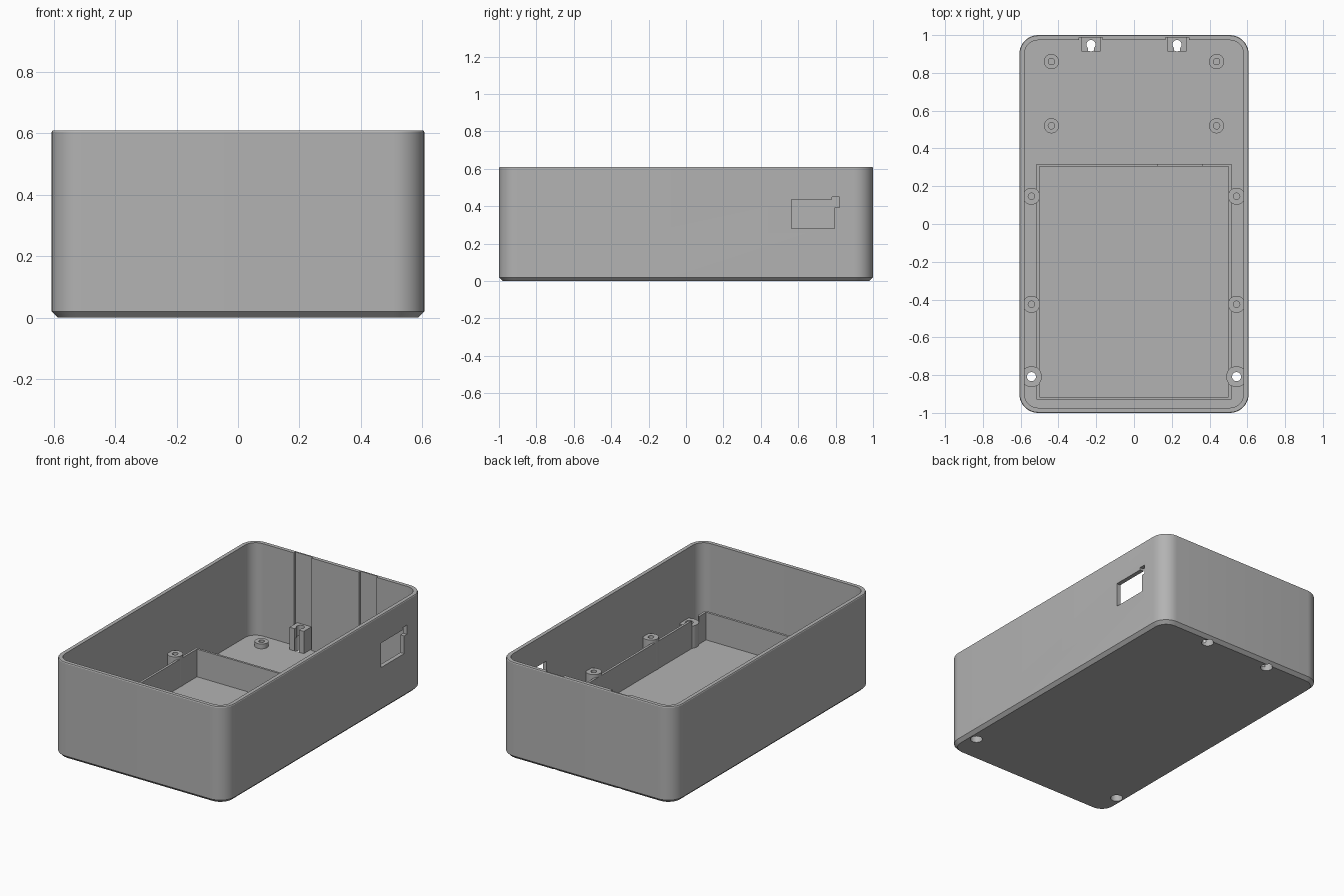
import bpy, bmesh, math

cube = bpy.data.objects.get("Cube")
if cube:
    bpy.data.objects.remove(cube, do_unlink=True)

grey = bpy.data.materials.new("grey plastic")
grey.use_nodes = True
colour = (0.45, 0.45, 0.45, 1)
grey.diffuse_color = colour
grey.node_tree.nodes["Principled BSDF"].inputs["Base Color"].default_value = colour

W, L, H = 0.607, 1.0, 0.61      # half width, half length, height
R, WALL, FLOOR = 0.1, 0.027, 0.025
SCREW_TOP = 0.166


def make(name, bm):
    bmesh.ops.recalc_face_normals(bm, faces=bm.faces)
    mesh = bpy.data.meshes.new(name)
    bm.to_mesh(mesh)
    bm.free()
    ob = bpy.data.objects.new(name, mesh)
    bpy.context.collection.objects.link(ob)
    mesh.materials.append(grey)
    return ob


def ring(inset, z):
    """Rounded rectangle outline, moved inwards by inset."""
    r = R - inset
    pts = []
    for q, (sx, sy) in enumerate([(1, 1), (-1, 1), (-1, -1), (1, -1)]):
        for i in range(11):
            a = math.radians(90 * q + 9 * i)
            pts.append((sx * (W - R) + r * math.cos(a),
                        sy * (L - R) + r * math.sin(a), z))
    return pts


def loft(name, rings):
    bm = bmesh.new()
    loops = [[bm.verts.new(p) for p in pts] for pts in rings]
    for a, b in zip(loops, loops[1:]):
        for i in range(len(a)):
            j = (i + 1) % len(a)
            bm.faces.new((a[i], a[j], b[j], b[i]))
    bm.faces.new(loops[0])
    bm.faces.new(loops[-1])
    return make(name, bm)


def box(name, x0, x1, y0, y1, z0, z1):
    bm = bmesh.new()
    bmesh.ops.create_cube(bm, size=1)
    for v in bm.verts:
        v.co = ((x0 + x1) / 2 + v.co.x * (x1 - x0),
                (y0 + y1) / 2 + v.co.y * (y1 - y0),
                (z0 + z1) / 2 + v.co.z * (z1 - z0))
    return make(name, bm)


def cylinder(name, x, y, r, z0, z1):
    bm = bmesh.new()
    bmesh.ops.create_cone(bm, cap_ends=True, segments=32, radius1=r, radius2=r, depth=z1 - z0)
    bmesh.ops.translate(bm, verts=bm.verts, vec=(x, y, (z0 + z1) / 2))
    return make(name, bm)


def apply(ob):
    bpy.context.view_layer.objects.active = ob
    for m in list(ob.modifiers):
        bpy.ops.object.modifier_apply(modifier=m.name)


def cut(ob, *cutters):
    for c in cutters:
        m = ob.modifiers.new("cut", 'BOOLEAN')
        m.operation, m.solver, m.object = 'DIFFERENCE', 'EXACT', c
        apply(ob)
        bpy.data.objects.remove(c, do_unlink=True)


def screw_hole(x, y):
    """Through hole with a wide bore for the screw head underneath."""
    return (cylinder("bore", x, y, 0.036, -0.1, 0.1),
            cylinder("hole", x, y, 0.024, -0.1, 0.3))


parts = []

# Open case: chamfered base, straight walls, rim, hollow inside
case = loft("case", [ring(0.02, 0), ring(0, 0.02), ring(0, H - 0.005), ring(0.003, H),
                     ring(WALL, H), ring(WALL, FLOOR)])
parts.append(case)

# Side opening with a small notch in its upper corner
cut(case, box("opening", 0.5, 0.7, 0.565, 0.795, 0.28, 0.435),
    box("notch", 0.5, 0.7, 0.78, 0.822, 0.392, 0.45))

# Low fence round the front compartment
fence = box("fence", -0.515, 0.515, -0.93, 0.318, FLOOR - 0.005, 0.2)
cut(fence, box("inside", -0.5, 0.5, -0.915, 0.304, -0.1, 0.4),
    box("cable_gap", 0.125, 0.36, 0.25, 0.4, 0.14, 0.4))
parts.append(fence)

for side, s in (("left", 1), ("right", -1)):
    # Front screw posts, set into the fence
    x, y = s * 0.543, -0.808
    cut(fence, cylinder("clearance", x, y, 0.055, -0.1, 0.4))
    post = cylinder(side + "_front_screw_post", x, y, 0.055, FLOOR - 0.005, SCREW_TOP)
    cut(post, *screw_hole(x, y), box("trim", s * 0.59, s * 0.7, -1, -0.6, 0, 1))
    cut(case, *screw_hole(x, y))
    parts.append(post)

    # Back screw posts, standing in a groove in the back wall
    x, y = s * 0.228, 0.95
    cut(case, box("groove", x - 0.062, x + 0.062, 0.94, 0.988, FLOOR, 0.8))
    post = box(side + "_back_screw_post", x - 0.05, x + 0.05, 0.912, 0.989,
               FLOOR - 0.005, SCREW_TOP)
    cut(post, *screw_hole(x, y),
        box("slot", x - 0.016, x + 0.016, 0.88, 0.94, FLOOR, 0.3))
    cut(case, *screw_hole(x, y))
    parts.append(post)

    # Tall side posts and short board posts with blind holes
    for name, px, py, r, top in (("side_post", 0.543, 0.147, 0.045, 0.22),
                                 ("side_post", 0.543, -0.425, 0.045, 0.22),
                                 ("board_post", 0.437, 0.86, 0.04, 0.055),
                                 ("board_post", 0.437, 0.52, 0.04, 0.055)):
        px *= s
        post = cylinder(side + "_" + name, px, py, r, FLOOR - 0.005, top)
        cut(post, cylinder("blind_hole", px, py, 0.017, FLOOR + 0.003, 0.4))
        parts.append(post)

# Smooth shading with sharp edges kept
bpy.ops.object.select_all(action='DESELECT')
for ob in parts:
    ob.select_set(True)
bpy.context.view_layer.objects.active = case
bpy.ops.object.shade_smooth_by_angle(angle=math.radians(30))
